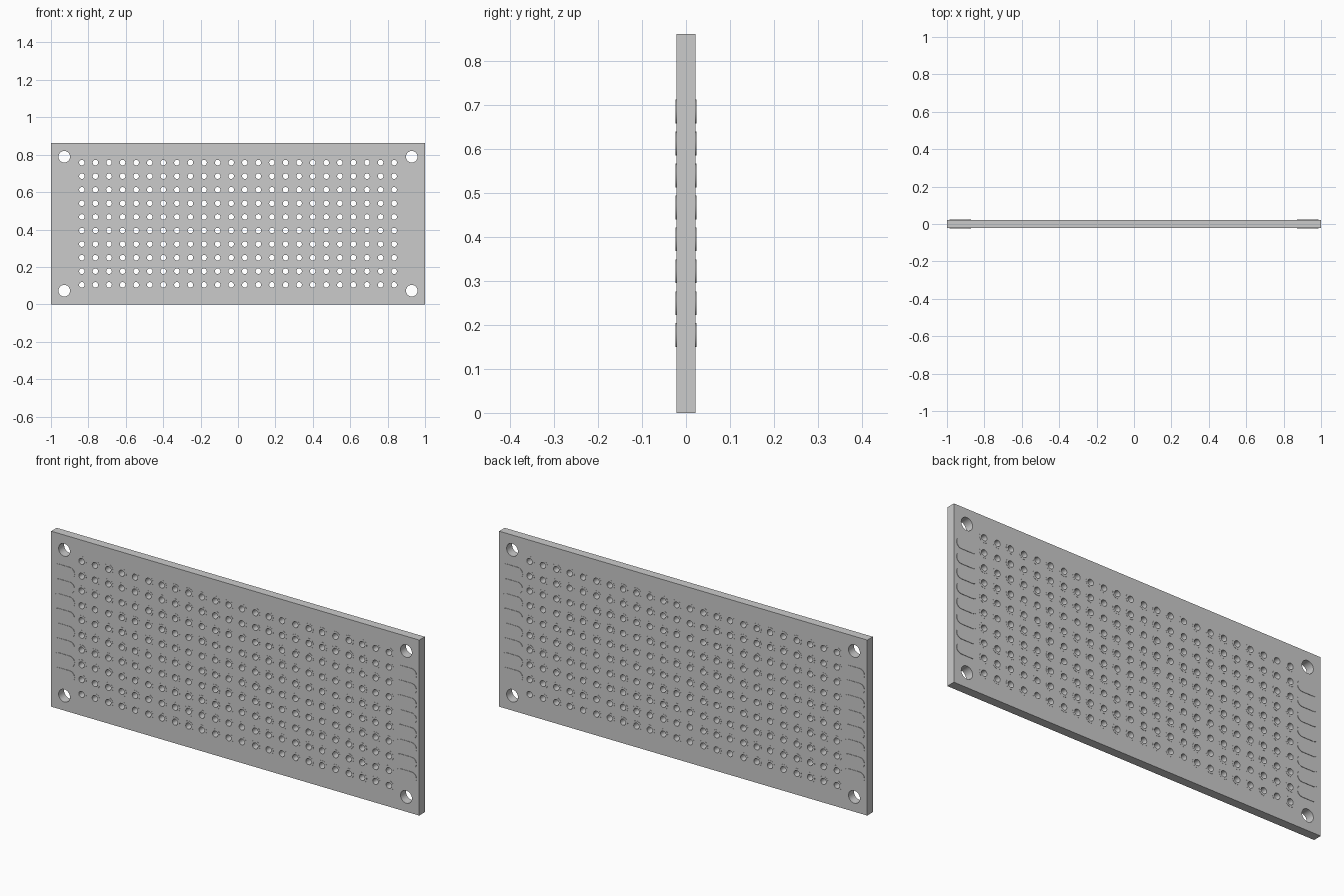
import bpy, bmesh, math
from mathutils import Matrix

if "Cube" in bpy.data.objects:
    bpy.data.objects.remove(bpy.data.objects["Cube"])

PITCH, COLS, ROWS = 0.0726, 24, 10
HEIGHT, HALF_T = 0.862, 0.0215
MID = HEIGHT / 2
xs = [(i - (COLS - 1) / 2) * PITCH for i in range(COLS)]
zs = [MID + (j - (ROWS - 1) / 2) * PITCH for j in range(ROWS)]
grid = [(x, z) for x in xs for z in zs]
corners = [(sx * 0.929, MID + sz * 0.358) for sx in (-1, 1) for sz in (-1, 1)]


def circle(cx, cz, r, n=20):
    return [(cx + r * math.cos(2 * math.pi * i / n),
             cz + r * math.sin(2 * math.pi * i / n)) for i in range(n)]


def stadium(cx, cz, half_len, r, n=10):
    pts = []
    for side, start in ((1, -math.pi / 2), (-1, math.pi / 2)):
        for i in range(n + 1):
            a = start + math.pi * i / n
            pts.append((cx + side * (half_len - r) + r * math.cos(a),
                        cz + r * math.sin(a)))
    return pts


def sheet(name, outlines, y0, y1):
    """Fill 2D outlines (inner loops become holes) and extrude from y0 to y1."""
    cu = bpy.data.curves.new(name, 'CURVE')
    cu.dimensions, cu.fill_mode = '2D', 'BOTH'
    cu.extrude = (y1 - y0) / 2
    for pts in outlines:
        sp = cu.splines.new('POLY')
        sp.points.add(len(pts) - 1)
        for p, (x, z) in zip(sp.points, pts):
            p.co = (x, z, 0, 1)
        sp.use_cyclic_u = True
    ob = bpy.data.objects.new(name, cu)
    bpy.context.collection.objects.link(ob)
    bpy.ops.object.select_all(action='DESELECT')
    ob.select_set(True)
    bpy.context.view_layer.objects.active = ob
    bpy.ops.object.convert(target='MESH')
    ob = bpy.context.object
    ob.name = name
    bm = bmesh.new()
    bm.from_mesh(ob.data)
    bm.transform(Matrix.Translation((0, (y0 + y1) / 2, 0)) @ Matrix.Rotation(math.pi / 2, 4, 'X'))
    bmesh.ops.remove_doubles(bm, verts=bm.verts, dist=1e-5)
    bmesh.ops.recalc_face_normals(bm, faces=bm.faces)
    bm.to_mesh(ob.data)
    bm.free()
    bpy.ops.object.shade_smooth_by_angle(angle=math.radians(35))
    return ob


# perforated board with four mounting holes
border = [(-1, 0), (1, 0), (1, HEIGHT), (-1, HEIGHT)]
sheet("board", [border] + [circle(x, z, 0.0148) for x, z in grid]
      + [circle(x, z, 0.031, 32) for x, z in corners], -HALF_T, HALF_T)

# thin ring pads around every hole and long pads at both ends, on each face
rings = [circle(x, z, r) for x, z in grid for r in (0.0148, 0.0255)]
ends = [stadium(s * 0.929, z, 0.057, 0.027) for s in (-1, 1) for z in zs[1:-1]]
for side, s in (("front", -1), ("back", 1)):
    for part, shapes, rise in (("ring_pads", rings, 0.0006), ("end_pads", ends, 0.002)):
        y = sorted((s * (HALF_T - 0.0002), s * (HALF_T + rise)))
        sheet(f"{side}_{part}", shapes, *y)
